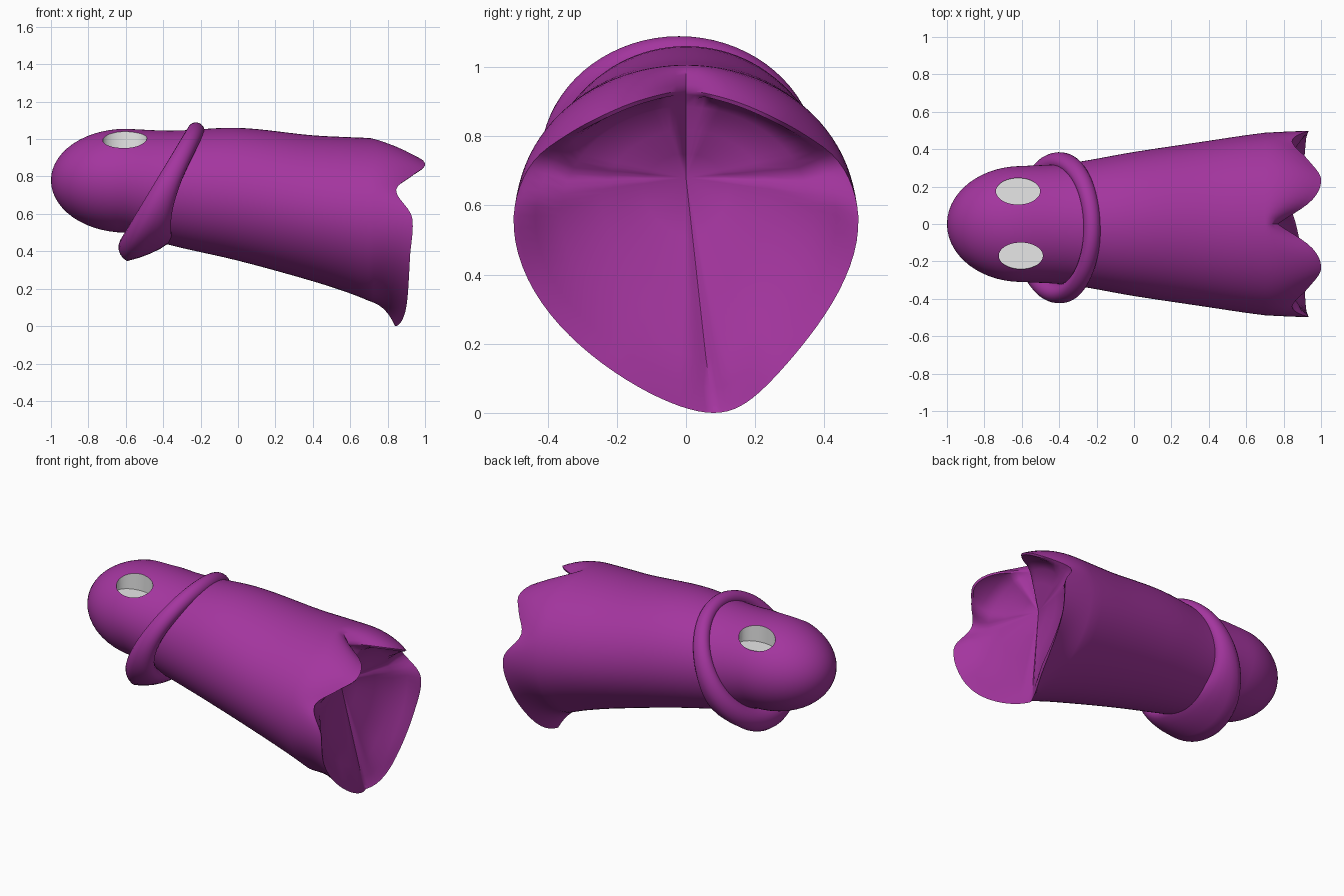
import bpy, bmesh, math
from mathutils import Vector

if "Cube" in bpy.data.objects:
    bpy.data.objects.remove(bpy.data.objects["Cube"])


def material(name, rgb):
    m = bpy.data.materials.new(name)
    m.diffuse_color = (*rgb, 1)
    m.use_nodes = True
    m.node_tree.nodes["Principled BSDF"].inputs["Base Color"].default_value = m.diffuse_color
    return m


purple = material("purple", (0.37, 0.036, 0.345))
white = material("white", (0.8, 0.8, 0.8))


def interp(table, x):
    """Cubic interpolation of rows (key, values...) sorted by key."""
    x = max(table[0][0], min(table[-1][0], x))
    for i in range(len(table) - 1):
        a, b = table[i], table[i + 1]
        if x <= b[0]:
            p, q = table[max(i - 1, 0)], table[min(i + 2, len(table) - 1)]
            h = b[0] - a[0]
            u = (x - a[0]) / h
            out = []
            for k in range(1, len(a)):
                m0 = (b[k] - p[k]) / (b[0] - p[0]) * h
                m1 = (q[k] - a[k]) / (q[0] - a[0]) * h
                out.append((2 * u**3 - 3 * u**2 + 1) * a[k] + (u**3 - 2 * u**2 + u) * m0
                           + (3 * u**2 - 2 * u**3) * b[k] + (u**3 - u**2) * m1)
            return out


def loft(name, rings, closed=False, start=None, end=None):
    bm = bmesh.new()
    vs = [[bm.verts.new(p) for p in r] for r in rings]
    n = len(vs[0])
    pairs = list(zip(vs, vs[1:])) + ([(vs[-1], vs[0])] if closed else [])
    for a, b in pairs:
        for i in range(n):
            bm.faces.new((a[i], a[(i + 1) % n], b[(i + 1) % n], b[i]))
    for tip, ring in ((start, vs[0]), (end, vs[-1])):
        if tip:
            v = bm.verts.new(tip)
            for i in range(n):
                bm.faces.new((v, ring[i], ring[(i + 1) % n]))
    bmesh.ops.recalc_face_normals(bm, faces=bm.faces)
    me = bpy.data.meshes.new(name)
    bm.to_mesh(me)
    bm.free()
    ob = bpy.data.objects.new(name, me)
    bpy.context.collection.objects.link(ob)
    me.materials.append(purple)
    me.materials.append(white)
    return ob


def smooth(ob, angle):
    bpy.ops.object.select_all(action='DESELECT')
    ob.select_set(True)
    bpy.context.view_layer.objects.active = ob
    bpy.ops.object.shade_smooth_by_angle(angle=math.radians(angle))


# Body stations: x, top z, bottom z, half width, centre z
STATIONS = [(-0.6, 1.055, 0.50, 0.31, 0.78), (-0.35, 1.045, 0.43, 0.325, 0.74),
            (0.0, 1.06, 0.35, 0.385, 0.70), (0.4, 1.02, 0.24, 0.445, 0.63),
            (0.6, 1.01, 0.175, 0.475, 0.60), (0.7, 1.006, 0.135, 0.488, 0.585)]
# Scalloped hem: angle, x, inward bend
HEM = [(-90, 0.84, 1), (-75, 0.87, 1), (-55, 0.90, 1), (-20, 0.92, 1), (2, 0.93, 0.99),
       (22, 0.845, 0.95), (38, 0.93, 0.87), (54, 1.0, 0.82), (72, 0.95, 0.81), (90, 0.77, 0.83)]
N = 96


def section(x, zt, zb, w, zc, k=0.0, shift=0.0):
    pts = []
    for i in range(N):
        t = 2 * math.pi * i / N
        c, s = math.cos(t), math.sin(t)
        low = max(0, -s)
        y = w * c * (1 - k * low ** 2) + shift * low ** 4
        pts.append(Vector((x, y, zc + s * ((zt - zc) if s > 0 else (zc - zb)))))
    return pts


def hem(i):
    t = 2 * math.pi * i / N
    return interp(HEM, math.degrees(math.asin(max(-1, min(1, math.sin(t))))))


rings = []
# rounded head
for j in range(1, 14):
    a = math.pi / 2 * j / 14
    f = math.sin(a)
    rings.append(section(-0.6 - 0.4 * math.cos(a), 0.78 + 0.275 * f, 0.78 - 0.28 * f, 0.31 * f, 0.78))
# trunk
for j in range(23):
    x = -0.6 + 1.3 * j / 22
    rings.append(section(x, *interp(STATIONS, x), k=0.12 * max(0, x)))
# flared, scalloped end
for j in range(1, 9):
    f = j / 8
    zc = 0.585 - 0.015 * f
    sec = section(0, 1.006, 0.135 - 0.05 * f - 0.085 * f ** 3, 0.488 + 0.014 * f, zc,
                  0.084 + 0.266 * f, 0.08 * f)
    for i, p in enumerate(sec):
        hx, sh = hem(i)
        p.x = 0.70 + (hx - 0.70) * f
        b = 1 + (sh - 1) * f ** 2
        p.y *= b
        p.z = zc + (p.z - zc) * b
    rings.append(sec)
# hollow underside: thin lips, then a shallow bowl running in to a point
rim = rings[-1]
mid = Vector((0, 0, 0.57))
apex = Vector((0.715, 0, 0.68))
inner = [[] for _ in range(3)]
for i, p in enumerate(rim):
    sh = hem(i)[1]
    bend = max(0, min(1, (1 - sh) / 0.19))
    notch = 0.05 * max(0, (0.85 - p.x) / 0.08) * bend
    for ring, x, scale in zip(inner,
                              (p.x - 0.008, min(p.x - 0.022, 0.88), min(p.x - 0.035, 0.825)),
                              (0.97 * sh, 0.87 + (0.79 - 0.87) * bend - notch, 0.72)):
        q = mid + (p - mid) * (scale / sh)
        q.x = x
        ring.append(q)
rings += inner + [[p.lerp(apex, u) for p in inner[-1]] for u in (0.33, 0.66)]
body = loft("body", rings, start=(-1, 0, 0.78), end=apex)

# Eye sockets: vertical elliptical recesses with white walls and floor
for ex, ey in ((-0.62, 0.175), (-0.605, -0.17)):
    ell = [[Vector((ex + 0.118 * math.cos(2 * math.pi * i / 40),
                    ey + 0.071 * math.sin(2 * math.pi * i / 40), z)) for i in range(40)]
           for z in (0.935, 1.2)]
    cutter = loft("eye_cutter", ell, start=(ex, ey, 0.935), end=(ex, ey, 1.2))
    for f in cutter.data.polygons:
        f.material_index = 1
    cutter.hide_render = True
    mod = body.modifiers.new("eye_socket", 'BOOLEAN')
    mod.operation = 'DIFFERENCE'
    mod.solver = 'EXACT'
    mod.object = cutter
    bpy.ops.object.select_all(action='DESELECT')
    bpy.context.view_layer.objects.active = body
    body.select_set(True)
    bpy.ops.object.modifier_apply(modifier=mod.name)
    bpy.data.objects.remove(cutter)
smooth(body, 45)

# Tilted collar, thicker towards the bottom where it sweeps back into the body
top, bot = Vector((-0.225, 0, 1.045)), Vector((-0.555, 0, 0.42))
centre = (top + bot) / 2 + Vector((0, -0.02, 0))
up = (top - bot).normalized()
axis = Vector((up.z, 0, -up.x))
half = (top - bot).length / 2
collar = []
for i in range(72):
    t = 2 * math.pi * i / 72
    radial = up * math.cos(t) * half + Vector((0, 0.35 * math.sin(t), 0))
    out = radial.normalized()
    low = (1 - math.cos(t)) / 2
    front, back, thick = 0.045 + 0.04 * low, 0.048 + 0.16 * low ** 3, 0.044 + 0.038 * low ** 2
    sweep = axis.lerp(Vector((0.97, 0, 0.22)), low ** 2).normalized()
    collar.append([])
    for j in range(20):
        a = 2 * math.pi * j / 20
        c = math.cos(a)
        along = sweep * back * c if c > 0 else axis * front * c
        collar[-1].append(centre + radial + out * thick * math.sin(a) + along)
smooth(loft("collar", collar, closed=True), 60)
